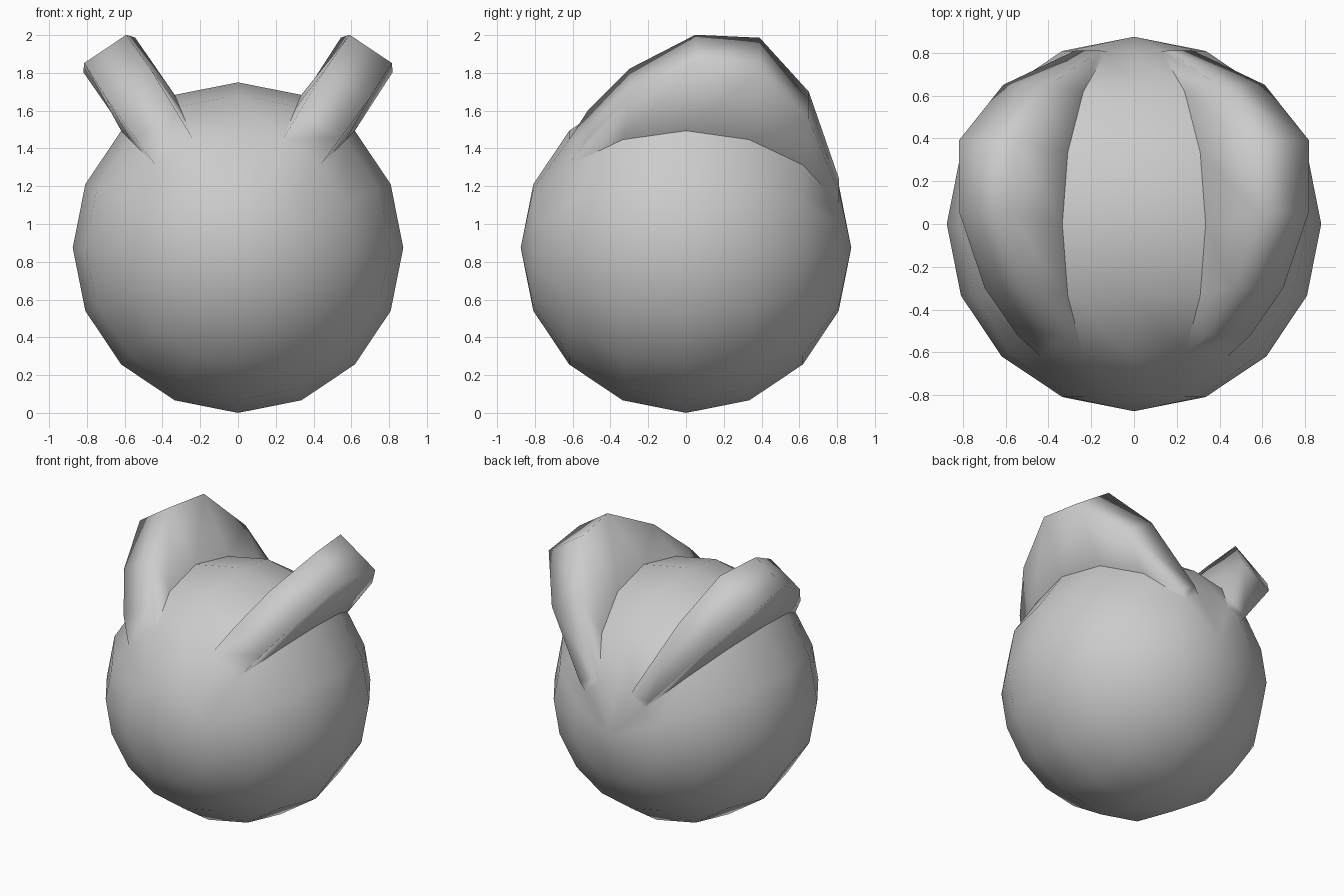
import bpy, bmesh, math
from mathutils import Matrix, Vector

if "Cube" in bpy.data.objects:
    bpy.data.objects.remove(bpy.data.objects["Cube"])

R = 0.875
TILT = math.radians(33.75)

# Fin crest stations: base y on the ball -> (crest y, radial height, half thickness)
CREST = [
    (-0.619, -0.52, 0.786, 0.130),
    (-0.335, -0.30, 1.045, 0.140),
    (0.000, 0.05, 1.265, 0.135),
    (0.335, 0.39, 1.226, 0.165),
    (0.619, 0.65, 0.906, 0.130),
    (0.808, 0.81, 0.392, 0.070),
]

def side_angle(v):
    return math.atan2(abs(v.x), v.z)

# Ball with its poles on the y axis
bm = bmesh.new()
bmesh.ops.create_uvsphere(bm, u_segments=16, v_segments=8, radius=R,
                          matrix=Matrix.Rotation(math.radians(90), 4, 'X'))

# One strip of faces on each side of the top grows into a fin
strip = []
for f in bm.faces:
    c = f.calc_center_median()
    if abs(side_angle(c) - TILT) < math.radians(9) and -0.619 < c.y < 0.80:
        strip.append(f)

# Keep a crisp line where the fins meet the ball
strip_set = set(strip)
for f in strip:
    for e in f.edges:
        outside = any(g not in strip_set for g in e.link_faces)
        if outside and abs(e.verts[0].co.y - e.verts[1].co.y) > 0.01:
            e.smooth = False

ret = bmesh.ops.extrude_face_region(bm, geom=strip)
new_verts = [g for g in ret['geom'] if isinstance(g, bmesh.types.BMVert)]
new_faces = set(g for g in ret['geom'] if isinstance(g, bmesh.types.BMFace))
old = [f for f in strip if f.is_valid and f not in new_faces]
if old:
    bmesh.ops.delete(bm, geom=old, context='FACES')

# Shape the fin crests
for v in new_verts:
    base_y, y, r, h = min(CREST, key=lambda s: abs(s[0] - v.co.y))
    sx = 1 if v.co.x > 0 else -1
    n = -h if side_angle(v.co) < TILT else h
    v.co = Vector((sx * (r * math.sin(TILT) + n * math.cos(TILT)), y,
                   r * math.cos(TILT) - n * math.sin(TILT)))

# Only the ball-side edges stay sharp
for f in new_faces:
    if f.is_valid:
        for e in f.edges:
            e.smooth = True

bmesh.ops.translate(bm, verts=bm.verts, vec=(0, 0, R))
bmesh.ops.recalc_face_normals(bm, faces=bm.faces)
for f in bm.faces:
    f.smooth = True

mesh = bpy.data.meshes.new("finned_ball")
bm.to_mesh(mesh)
bm.free()
bpy.context.collection.objects.link(bpy.data.objects.new("finned_ball", mesh))
